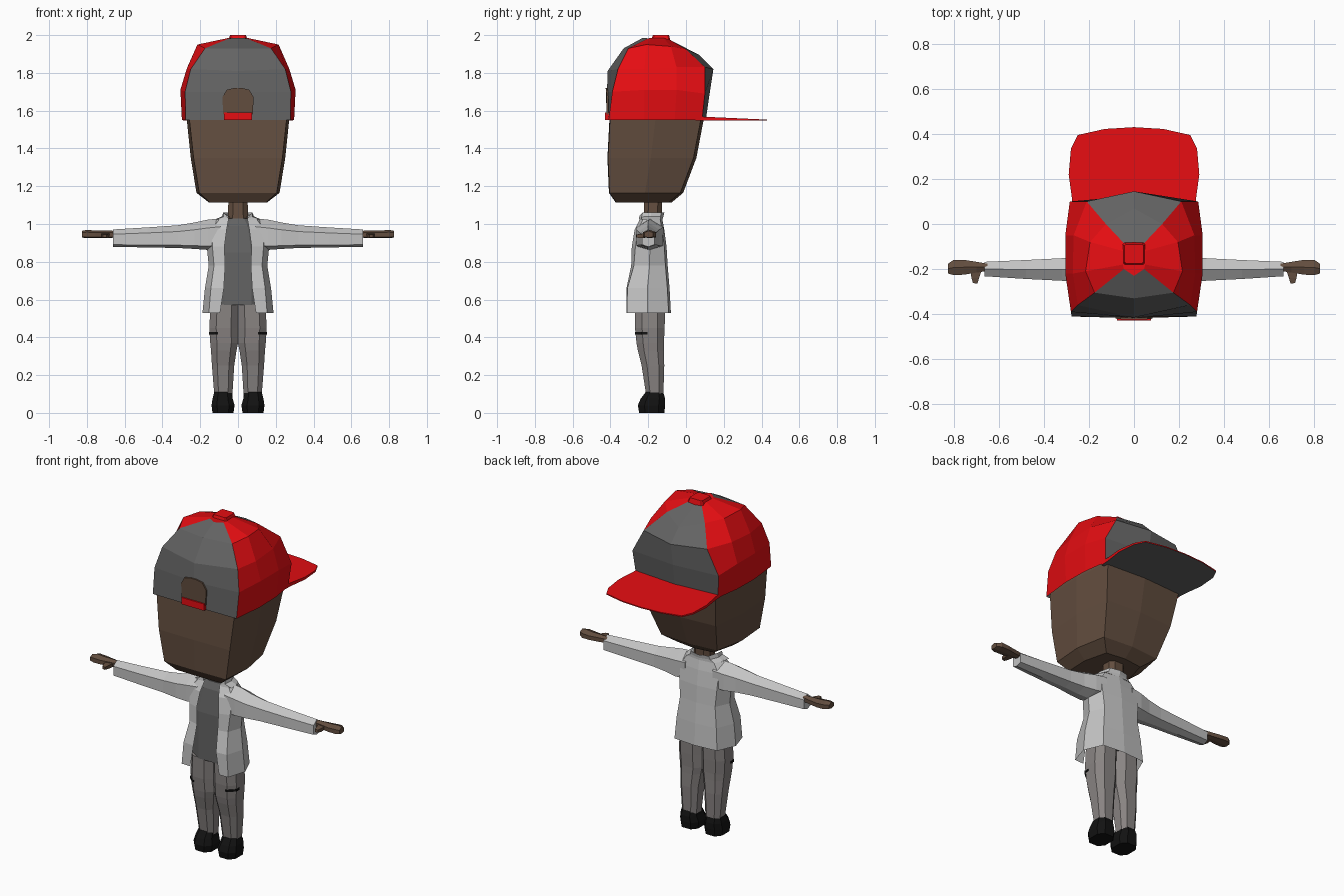
import bpy, bmesh, math


def mat(name, r, g, b):
    m = bpy.data.materials.new(name)
    m.diffuse_color = (r, g, b, 1)
    return m


SKIN = mat("brown_skin", .125, .076, .05)
RED = mat("red_cloth", .78, .004, .006)
GREY = mat("grey_cloth", .125, .125, .125)
JACKET = mat("light_grey_jacket", .55, .55, .55)
PANTS = mat("warm_grey_pants", .25, .23, .225)
BLACK = mat("black_leather", .006, .006, .006)


def finish(name, bm, mats):
    bmesh.ops.remove_doubles(bm, verts=bm.verts, dist=.0005)
    bmesh.ops.recalc_face_normals(bm, faces=bm.faces)
    me = bpy.data.meshes.new(name)
    bm.to_mesh(me)
    bm.free()
    for m in mats:
        me.materials.append(m)
    ob = bpy.data.objects.new(name, me)
    bpy.context.collection.objects.link(ob)
    return ob


def loft(name, rings, mats, rule=None, closed=True, caps=(True, True)):
    """Skin equal-length rings; rule(column) picks the material."""
    bm = bmesh.new()
    vs = [[bm.verts.new(p) for p in r] for r in rings]
    n = len(rings[0])
    for a, b in zip(vs, vs[1:]):
        for i in range(n if closed else n - 1):
            j = (i + 1) % n
            f = bm.faces.new((a[i], a[j], b[j], b[i]))
            f.material_index = rule(i) if rule else 0
    for r, on in zip((vs[0], vs[-1]), caps):
        if on:
            f = bm.faces.new(r)
            f.material_index = len(mats) - 1
    return finish(name, bm, mats)


def mirrored(half):
    """Complete a front-to-back half ring across x = 0."""
    return half + [(-x, y, z) for x, y, z in reversed(half) if x > .0001]


def flip(rings, s):
    return [[(s * x, y, z) for x, y, z in r] for r in rings]


def oct_ring(z, x0, x1, y0, y1, c=.3):
    """Rectangle with cut corners."""
    cx, cy, rx, ry = (x0 + x1) / 2, (y0 + y1) / 2, (x1 - x0) / 2, (y1 - y0) / 2
    k = 1 - c * 1.6
    pts = [(-k, -1), (k, -1), (1, -k), (1, k), (k, 1), (-k, 1), (-1, k), (-1, -k)]
    return [(cx + rx * a, cy + ry * b, z) for a, b in pts]


def plate(name, pts, depth, m):
    """Extrude an outline along a vector."""
    return loft(name, [pts, [tuple(a + b for a, b in zip(p, depth)) for p in pts]], [m])


# Head: blocky, tapering to the chin
head = [(1.115, .15, -.37, .155, .12, -.09), (1.165, .205, -.405, .22, .185, -.03),
        (1.35, .235, -.413, .25, .225, .04), (1.56, .258, -.402, .272, .252, .08),
        (1.75, .23, -.37, .25, .20, .06)]
loft("head", [mirrored([(0, yf - .003, z), (xf, yf, z), (xs, (yf + yb) / 2, z),
                        (xb, yb, z), (0, yb + .015, z)])
              for z, xf, yf, xs, xb, yb in head], [SKIN])
loft("neck", [oct_ring(1.0, -.055, .055, -.225, -.13),
              oct_ring(1.15, -.05, .05, -.22, -.125)], [SKIN])

# Cap crown: grey front and back panels, red sides
crown = [
    [(0, -.412, 1.55), (.277, -.41, 1.55), (.297, -.22, 1.55), (.293, -.06, 1.55),
     (.272, .085, 1.55), (0, .105, 1.55)],
    [(0, -.418, 1.70), (.28, -.39, 1.70), (.305, -.22, 1.71), (.305, -.05, 1.71),
     (.285, .10, 1.69), (0, .125, 1.69)],
    [(0, -.415, 1.81), (.25, -.36, 1.82), (.272, -.22, 1.82), (.268, -.05, 1.83),
     (.21, .10, 1.83), (0, .145, 1.82)],
    [(0, -.33, 1.93), (.175, -.305, 1.93), (.215, -.21, 1.95), (.195, -.08, 1.94),
     (.125, 0, 1.925), (0, .07, 1.895)],
    [(0, -.23, 1.985), (.045, -.20, 1.983), (.05, -.18, 1.985), (.05, -.12, 1.985),
     (.045, -.085, 1.975), (0, -.08, 1.97)]]
loft("cap_crown", [mirrored(r) for r in crown], [GREY, RED],
     lambda i: 0 if i in (0, 4, 5, 9) else 1, caps=(False, True))
loft("cap_button", [oct_ring(1.97, -.052, .052, -.185, -.082, .1),
                    oct_ring(2.0, -.042, .042, -.175, -.09, .1)], [RED])

# Cap brim: red above, grey below
outline = [(.272, .05), (.275, .11), (.29, .22), (.28, .335), (.25, .395), (.13, .422), (0, .43)]
outline = outline + [(-x, y) for x, y in reversed(outline[:-1])]
top = [(x, y, 1.572 - .045 * y) for x, y in outline]
under = [(x, y, 1.547) for x, y in outline]
brim = loft("cap_brim", [top, under], [RED, GREY])
for p in brim.data.polygons:
    p.material_index = 1 if p.normal.z < -.7 else 0

# Cap adjuster: arched opening and strap
arch = [(.078, -.411, 1.58), (.083, -.411, 1.67), (.06, -.414, 1.71), (.02, -.416, 1.72)]
arch += [(-x, y, z) for x, y, z in reversed(arch)]
plate("cap_opening", arch, (0, -.009, 0), SKIN)
plate("cap_strap", [(-.075, -.40, 1.55), (.075, -.40, 1.55), (.075, -.40, 1.59),
                    (-.075, -.40, 1.59)], (0, -.028, 0), RED)

# Shirt inside the open jacket
loft("shirt", [oct_ring(.57, -.135, .135, -.275, -.115), oct_ring(.85, -.135, .135, -.272, -.12),
               oct_ring(.99, -.10, .10, -.25, -.13), oct_ring(1.03, -.06, .06, -.23, -.13)], [GREY])

# Jacket body: sheet open at the front
rows = [(.53, .095, -.315, -.325, .188, -.08), (.66, .075, -.315, -.322, .175, -.087),
        (.78, .068, -.29, -.288, .155, -.097), (.88, .072, -.287, -.28, .165, -.103),
        (.97, .06, -.272, -.265, .17, -.115), (1.025, .05, -.245, -.24, .12, -.125)]
body = []
for z, xo, ye, yf, xw, yb in rows:
    ym = (yf + yb) / 2
    half = [(xo, ye, z), (xw * .82, yf + .012, z), (xw, ym, z), (xw * .75, yb - .012, z), (0, yb, z)]
    body.append(half + [(-x, y, w) for x, y, w in reversed(half[:-1])])
loft("jacket_body", body, [JACKET], closed=False, caps=(False, False))

# Collar and shoulder yoke
neckline = [[(.05, -.245, 1.022), (.12, -.235, 1.024), (.12, -.185, 1.025), (.09, -.135, 1.025), (0, -.124, 1.025)],
            [(.05, -.25, 1.03), (.078, -.235, 1.038), (.085, -.185, 1.04), (.065, -.135, 1.04), (0, -.12, 1.04)],
            [(.06, -.245, 1.045), (.078, -.23, 1.06), (.075, -.185, 1.062), (.06, -.13, 1.062), (0, -.115, 1.06)],
            [(.035, -.225, 1.03), (.055, -.21, 1.045), (.058, -.18, 1.05), (.045, -.13, 1.05), (0, -.125, 1.05)]]
loft("collar", [r + [(-x, y, z) for x, y, z in reversed(r[:-1])] for r in neckline],
     [JACKET], closed=False, caps=(False, False))

hexagon = [(0, 1), (1, .45), (1, -.75), (0, -1), (-1, -.75), (-1, .45)]
sleeve = [(.09, .95, .08, -.19, .07), (.16, .943, .08, -.195, .068), (.23, .938, .07, -.202, .06),
          (.32, .933, .06, -.202, .05), (.48, .929, .053, -.202, .042), (.663, .925, .046, -.20, .032)]
hand = [(.65, .946, .018, -.192, .016), (.70, .945, .02, -.192, .024), (.755, .945, .02, -.192, .033),
        (.80, .947, .022, -.193, .034), (.825, .946, .018, -.198, .022)]


def limb(rows, s):
    return [[(s * x, yc + ry * a, zc + rz * b) for a, b in hexagon] for x, zc, rz, yc, ry in rows]


legs = [(.09, .03, .125, -.21, -.12), (.25, .02, .138, -.235, -.115), (.33, .008, .143, -.255, -.117),
        (.37, 0, .147, -.262, -.117), (.45, 0, .152, -.27, -.113), (.575, 0, .145, -.272, -.11)]
shoes = [(0, .024, .135, -.248, -.115), (.04, .018, .14, -.255, -.11), (.075, .028, .135, -.24, -.11),
         (.112, .034, .125, -.212, -.122)]

# Paired limbs
for side, s in (("left", -1), ("right", 1)):
    loft(side + "_sleeve", limb(sleeve, s), [JACKET])
    loft(side + "_hand", limb(hand, s), [SKIN])
    loft(side + "_thumb", flip([[(.675, -.20, .95), (.725, -.205, .95), (.72, -.205, .928), (.68, -.20, .928)],
                                [(.688, -.24, .948), (.722, -.24, .948), (.72, -.24, .926), (.69, -.24, .926)],
                                [(.695, -.265, .944), (.715, -.262, .944), (.714, -.262, .928), (.696, -.265, .928)]],
                               s), [SKIN])
    loft(side + "_leg", flip([oct_ring(*r) for r in legs], s), [PANTS])
    loft(side + "_shoe", flip([oct_ring(*r) for r in shoes], s), [BLACK])
    # Dark slit wrapped round the outer front of the knee
    slit = [(.105, -.271), (.116, -.271), (.154, -.235), (.154, -.205), (.14, -.205), (.105, -.255)]
    loft(side + "_knee_slit", flip([[(x, y, z) for x, y in slit] for z in (.415, .427)], s), [BLACK])
